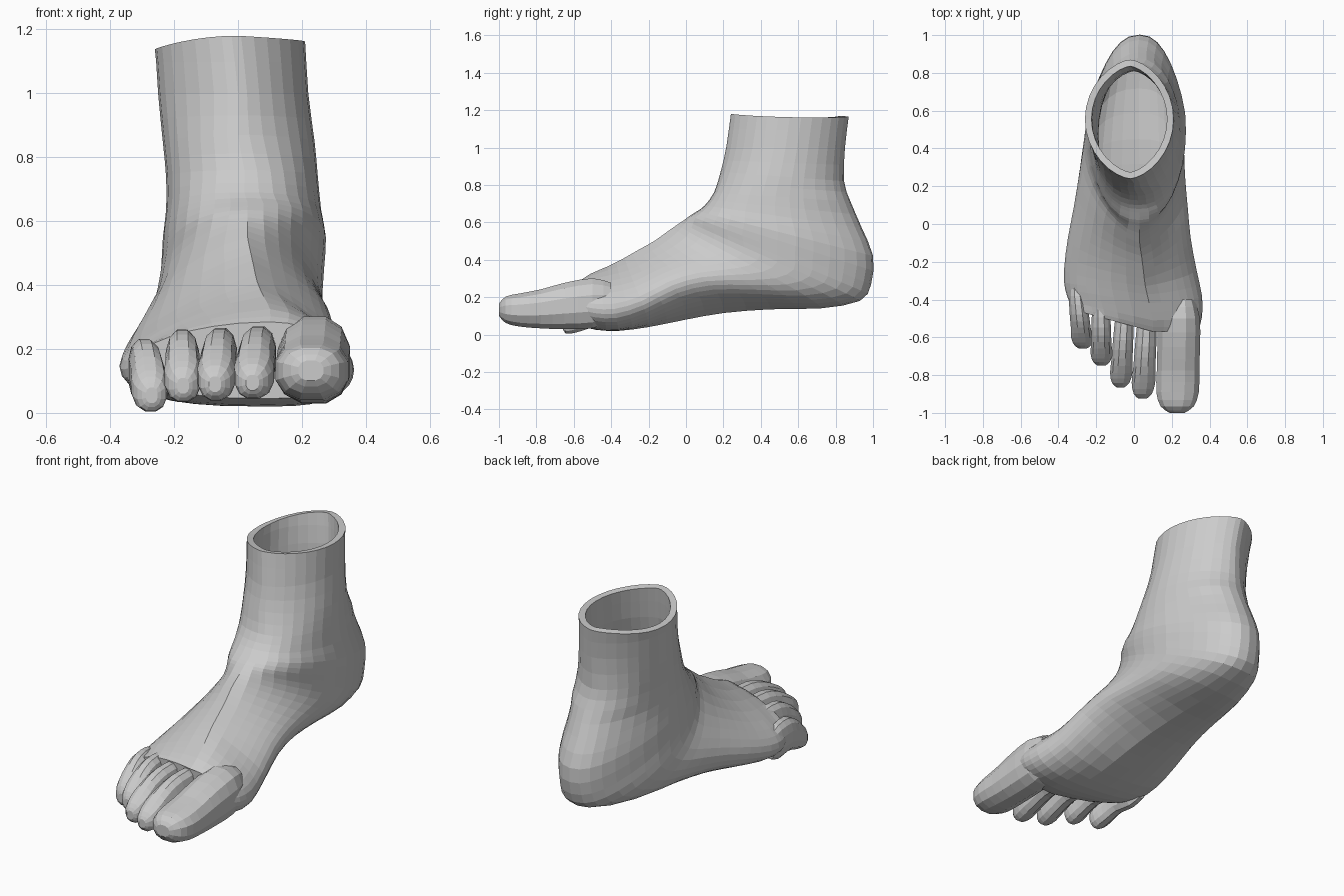
import bpy, bmesh, math

if "Cube" in bpy.data.objects:
    bpy.data.objects.remove(bpy.data.objects["Cube"])

skin = bpy.data.materials.new("plain grey")
skin.diffuse_color = (0.6, 0.6, 0.6, 1)
skin.use_nodes = True
skin.node_tree.nodes["Principled BSDF"].inputs["Base Color"].default_value = skin.diffuse_color


def spline(rows, steps):
    """Catmull-Rom interpolation through rows of numbers."""
    out = []
    for i in range(len(rows) - 1):
        a, b, c, d = (rows[min(max(i + k, 0), len(rows) - 1)] for k in (-1, 0, 1, 2))
        for s in range(steps):
            t = s / steps
            out.append([0.5 * (2 * q + (r - p) * t + (2 * p - 5 * q + 4 * r - u) * t * t
                               + (3 * q - p - 3 * r + u) * t ** 3)
                        for p, q, r, u in zip(a, b, c, d)])
    return out + [list(rows[-1])]


def loft(name, rings, cap_start):
    bm = bmesh.new()
    loops = [[bm.verts.new(p) for p in ring] for ring in rings]
    n = len(loops[0])
    for a, b in zip(loops, loops[1:]):
        for i in range(n):
            bm.faces.new((a[i], a[(i + 1) % n], b[(i + 1) % n], b[i]))
    bm.faces.new(loops[-1])
    if cap_start:
        bm.faces.new(loops[0])
    bmesh.ops.recalc_face_normals(bm, faces=bm.faces)
    mesh = bpy.data.meshes.new(name)
    bm.to_mesh(mesh)
    bm.free()
    ob = bpy.data.objects.new(name, mesh)
    bpy.context.collection.objects.link(ob)
    mesh.materials.append(skin)
    return ob


# Ankle and foot: sections fan from the leg rim, round the heel, to the ball.
# front y,z | back/sole y,z | ridge x | left x | right x | widest at | arch lift
leg = [
    (0.24, 1.18, 0.87, 1.165, -0.02, -0.26, 0.21, .50, 0),
    (0.215, 1.00, 0.85, 1.00, 0.00, -0.25, 0.22, .50, 0),
    (0.185, 0.87, 0.845, 0.82, 0.00, -0.235, 0.24, .48, 0),
    (0.15, 0.76, 0.88, 0.71, 0.02, -0.225, 0.25, .45, 0),
    (0.10, 0.69, 0.94, 0.57, 0.02, -0.225, 0.26, .45, 0),
    (0.06, 0.66, 1.00, 0.42, 0.03, -0.235, 0.275, .46, 0),
    (0.02, 0.635, 0.99, 0.27, 0.03, -0.24, 0.27, .48, 0),
    (-0.01, 0.612, 0.93, 0.18, 0.03, -0.25, 0.265, .53, .01)]
foot = [
    (-0.05, 0.585, 0.72, 0.14, 0.03, -0.265, 0.265, .60, .03),
    (-0.10, 0.55, 0.45, 0.135, 0.03, -0.29, 0.27, .65, .06),
    (-0.17, 0.50, 0.20, 0.115, 0.04, -0.32, 0.285, .68, .10),
    (-0.25, 0.455, 0.00, 0.08, 0.05, -0.35, 0.30, .70, .10),
    (-0.33, 0.41, -0.20, 0.04, 0.06, -0.37, 0.33, .70, .04),
    (-0.42, 0.365, -0.36, 0.02, 0.08, -0.365, 0.36, .66, 0),
    (-0.51, 0.325, -0.48, 0.025, 0.10, -0.345, 0.36, .62, 0),
    (-0.57, 0.285, -0.56, 0.045, 0.10, -0.325, 0.34, .55, 0)]


def section(row, n=32):
    dy, dz, py, pz, mid, xl, xr, widest, lift = row
    k = math.log(widest) / math.log(0.5)
    up = min(1, max(0, (dz - 0.56) / 0.4))           # 0 in the foot, 1 in the leg
    ring = []
    for i in range(n):
        a = 2 * math.pi * i / n
        t = max(0, (1 - math.cos(a)) / 2) ** k
        e = 0.75 + 0.5 * up if math.cos(a) < 0 else 0.9 + 0.35 * up
        s = abs(math.sin(a)) ** e
        right = math.sin(a) > 0
        x = mid + s * ((xr if right else xl) - mid)
        y = dy + (py - dy) * t
        z = dz + (pz - dz) * t
        if right:
            z += lift * s * t
        if z > 1.1:                                  # uneven cut rim
            z -= 0.035 * max(0, -x / 0.26) ** 2 + 0.01 * max(0, x / 0.2)
        y += max(0, -0.3 - y) * max(0, 0.1 - x)      # toe line slants back
        if y > 0.6 and z < 0.7:                      # heel narrows to the back
            x = 0.03 + (x - 0.03) * (1 - 0.35 * (y - 0.6))
        ring.append((x, y, z))
    return ring


body = loft("foot_and_ankle", [section(r) for r in spline(leg + foot, 2)], False)
shell = body.modifiers.new("wall", 'SOLIDIFY')
shell.thickness = 0.035
shell.offset = -1

# Toe profiles: position along, top z, bottom z, width factor
big = [(-.2, .28, .07, .7), (0, .305, .03, .97), (.3, .28, .025, 1.0), (.55, .245, .03, 1.0),
       (.78, .222, .04, 1.0), (.93, .205, .06, .78), (1, .165, .10, .35)]
small = [(-.25, .24, .10, .6), (0, .27, .075, .85), (.35, .27, .08, .97), (.6, .24, .06, 1.0),
         (.8, .195, .045, 1.07), (.94, .155, .045, .82), (1, .12, .07, .35)]


def toe(name, profile, base, tip, half, drop=0, n=12):
    rings = []
    for u, top, bot, w in spline(profile, 2):
        cx = base[0] + (tip[0] - base[0]) * u
        cy = base[1] + (tip[1] - base[1]) * u
        cz, h = (top + bot) / 2 - drop, (top - bot) / 2
        ring = []
        for i in range(n):
            a = 2 * math.pi * (i + .5) / n
            c, s = math.cos(a), math.sin(a)
            ring.append((cx + half * w * math.copysign(abs(c) ** .85, c), cy,
                         cz + h * math.copysign(abs(s) ** .85, s)))
        rings.append(ring)
    return loft(name, rings, True)


toe("big_toe", big, (.24, -.50), (.228, -1.0), .116)
toe("second_toe", small, (.07, -.50), (.045, -.925), .06)
toe("third_toe", small, (-.05, -.48), (-.072, -.865), .057, .005)
toe("fourth_toe", small, (-.175, -.44), (-.172, -.75), .055, .01)
toe("little_toe", small, (-.30, -.38), (-.27, -.66), .054, .04)
